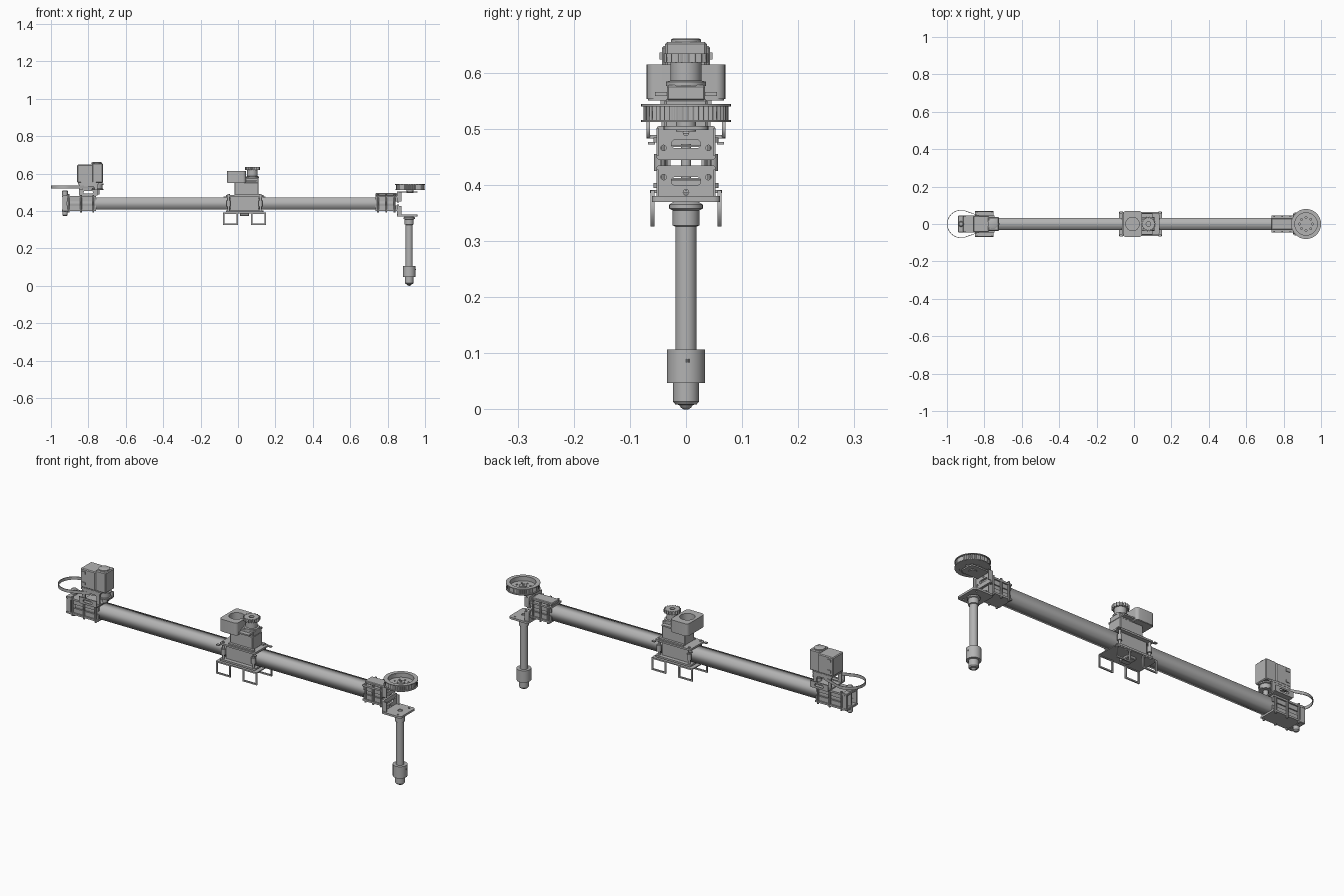
import bpy
import bmesh
from math import sin, cos, pi, radians
from mathutils import Matrix, Vector

cube = bpy.data.objects.get("Cube")
if cube:
    bpy.data.objects.remove(cube, do_unlink=True)

grey = bpy.data.materials.new("machined grey")
grey.use_nodes = True
grey.diffuse_color = (0.45, 0.45, 0.45, 1)
grey.node_tree.nodes["Principled BSDF"].inputs["Base Color"].default_value = (0.45, 0.45, 0.45, 1)


def add(name, mesh, smooth=False):
    mesh.materials.clear()
    mesh.materials.append(grey)
    ob = bpy.data.objects.new(name, mesh)
    bpy.context.scene.collection.objects.link(ob)
    if smooth:
        bpy.ops.object.select_all(action='DESELECT')
        ob.select_set(True)
        bpy.context.view_layer.objects.active = ob
        bpy.ops.object.shade_smooth_by_angle(angle=radians(35))
    return ob


def box(name, x, y, z, bevel=0):
    """Box from three (low, high) ranges."""
    bm = bmesh.new()
    bmesh.ops.create_cube(bm, size=1)
    for v in bm.verts:
        v.co = Vector([(a + b) / 2 + c * (b - a) for (a, b), c in zip((x, y, z), v.co)])
    if bevel:
        bmesh.ops.bevel(bm, geom=bm.edges[:], offset=bevel, segments=1, affect='EDGES')
    me = bpy.data.meshes.new(name)
    bm.to_mesh(me)
    bm.free()
    return add(name, me)


def lathe(name, x, y, profile, n=32):
    """Spin (radius, height) pairs round a vertical axis and cap the ends."""
    bm = bmesh.new()
    rings = [[bm.verts.new((x + r * cos(2 * pi * i / n), y + r * sin(2 * pi * i / n), z))
              for i in range(n)] for r, z in profile]
    for a, b in zip(rings, rings[1:]):
        for i in range(n):
            j = (i + 1) % n
            bm.faces.new((a[i], a[j], b[j], b[i]))
    bm.faces.new(rings[0])
    bm.faces.new(rings[-1])
    bmesh.ops.recalc_face_normals(bm, faces=bm.faces[:])
    me = bpy.data.meshes.new(name)
    bm.to_mesh(me)
    bm.free()
    return add(name, me, True)


def rect(u, v, w, h):
    return [(u + a * w / 2, v + b * h / 2) for a, b in ((-1, -1), (1, -1), (1, 1), (-1, 1))]


def disc(u, v, r, n=20, start=0, stop=360):
    steps = n if stop - start == 360 else n - 1
    angles = [radians(start + (stop - start) * i / steps) for i in range(n)]
    return [(u + r * cos(a), v + r * sin(a)) for a in angles]


def rounded(u, v, w, h, r):
    pts = []
    for k, (a, b) in enumerate(((1, 1), (-1, 1), (-1, -1), (1, -1))):
        pts += disc(u + a * (w / 2 - r), v + b * (h / 2 - r), r, 6, 90 * k, 90 * k + 90)
    return pts


def gear(u, v, r0, r1, teeth):
    pts = []
    for i in range(teeth * 4):
        r = r1 if i % 4 < 2 else r0
        a = 2 * pi * i / (teeth * 4)
        pts.append((u + r * cos(a), v + r * sin(a)))
    return pts


AXES = {'X': ((0, 1, 0), (0, 0, 1), (1, 0, 0)),
        'Y': ((1, 0, 0), (0, 0, 1), (0, -1, 0)),
        'Z': ((1, 0, 0), (0, 1, 0), (0, 0, 1))}


def plate(name, axis, low, high, *outlines, smooth=False):
    """Extrude an outline with holes along an axis."""
    cu = bpy.data.curves.new(name, 'CURVE')
    cu.dimensions, cu.fill_mode, cu.extrude = '2D', 'BOTH', (high - low) / 2
    for pts in outlines:
        sp = cu.splines.new('POLY')
        sp.points.add(len(pts) - 1)
        for p, (u, v) in zip(sp.points, pts):
            p.co = (u, v, 0, 1)
        sp.use_cyclic_u = True
    tmp = bpy.data.objects.new(name + " helper", cu)
    bpy.context.scene.collection.objects.link(tmp)
    dg = bpy.context.evaluated_depsgraph_get()
    me = bpy.data.meshes.new_from_object(tmp.evaluated_get(dg))
    bpy.data.objects.remove(tmp, do_unlink=True)
    m = Matrix(AXES[axis]).transposed().to_4x4()
    m.translation["XYZ".index(axis)] = (low + high) / 2
    me.transform(m)
    bm = bmesh.new()
    bm.from_mesh(me)
    bmesh.ops.remove_doubles(bm, verts=bm.verts[:], dist=1e-5)
    bmesh.ops.recalc_face_normals(bm, faces=bm.faces[:])
    bm.to_mesh(me)
    bm.free()
    return add(name, me, smooth)


# Hollow square rail
MID = 0.44
plate("rail", 'X', -0.9, 0.84, rect(0, MID, 0.062, 0.062), rect(0, MID, 0.055, 0.055))


def clamp(side, x0, x1):
    """Upper and lower channels bolted round a rail end."""
    for s, part in ((1, "upper"), (-1, "lower")):
        z = sorted((MID + s * 0.032, MID + s * 0.041))
        box(f"{side}_{part}_clamp_plate", (x0, x1), (-0.045, 0.045), z)
        for t in (1, -1):
            box(f"{side}_{part}_clamp_cheek", (x0, x1), sorted((t * 0.032, t * 0.038)),
                sorted((MID + s * 0.01, MID + s * 0.033)))
    xm = (x0 + x1) / 2
    for x in (x0 + 0.014, xm, x1 - 0.014):
        for t in (1, -1):
            lathe(f"{side}_clamp_bolt", x, t * 0.041, [(0.005, 0.392), (0.005, 0.49)], 10)


clamp("left", 0.735, 0.85)
clamp("right", -0.92, -0.76)

# Left end: slotted angle brackets
PX = 0.92
for s, part in ((1, "upper"), (-1, "lower")):
    plate(f"{part}_bracket_face", 'X', 0.85, 0.86, rounded(0, MID + s * 0.035, 0.106, 0.06, 0.006),
          rounded(0, MID + s * 0.033, 0.052, 0.015, 0.007),
          *[disc(u, MID + s * 0.026, 0.005, 12) for u in (-0.04, 0.04)],
          disc(0, MID + s * 0.053, 0.005, 12))
    for t in (1, -1):
        box(f"{part}_bracket_gusset", (0.855, 0.875), sorted((t * 0.049, t * 0.053)),
            sorted((MID + s * 0.012, MID + s * 0.062)))
plate("upper_bracket_shelf", 'Z', 0.498, 0.505, rounded(0.905, 0, 0.11, 0.08, 0.02), disc(PX, 0, 0.01))
plate("lower_bracket_shelf", 'Z', 0.37, 0.38, rounded(0.905, 0, 0.11, 0.122, 0.012),
      disc(PX - 0.005, 0, 0.012), *[disc(0.935, t * 0.045, 0.005, 10) for t in (1, -1)])
box("bracket_rib", (0.735, 0.85), (-0.03, 0.03), (0.48, 0.495), 0.003)

# Large toothed pulley, dished on top
plate("pulley_teeth", 'Z', 0.516, 0.54, gear(PX, 0, 0.071, 0.076, 48), disc(PX, 0, 0.06, 40))
for z in (0.512, 0.54):
    plate("pulley_flange", 'Z', z, z + 0.004, disc(PX, 0, 0.08, 48), disc(PX, 0, 0.06, 48), smooth=True)
plate("pulley_web", 'Z', 0.514, 0.522, disc(PX, 0, 0.061, 40), disc(PX, 0, 0.006, 12),
      *[disc(PX + 0.035 * cos(i * pi / 4), 0.035 * sin(i * pi / 4), 0.005, 10) for i in range(8)])
lathe("pulley_hub", PX, 0, [(0.018, 0.495), (0.018, 0.528), (0.006, 0.528), (0.006, 0.533)], 24)

# Hanging probe with coupling and rounded tip
lathe("probe_shaft", 0.915, 0, [(0.015, 0.375), (0.03, 0.365), (0.03, 0.358), (0.024, 0.355),
                               (0.024, 0.328), (0.019, 0.326), (0.019, 0.1)])
lathe("probe_coupling", 0.915, 0, [(0.034, 0.107), (0.034, 0.047)])
lathe("probe_tip", 0.915, 0, [(0.023, 0.05), (0.023, 0.014), (0.019, 0.009), (0.012, 0.008),
                             (0.009, 0.003), (0.004, 0)])
lathe("probe_set_screw", 0.948, 0.003, [(0.003, 0.084), (0.003, 0.09)], 10)

# Centre carriage round the rail
CX = 0.035
for s, part in ((1, "top"), (-1, "bottom")):
    plate(f"carriage_{part}_plate", 'Z', *sorted((MID + s * 0.036, MID + s * 0.045)),
          rounded(CX, 0, 0.2, 0.116, 0.008),
          *[disc(CX + a * 0.085, b * 0.048, 0.004, 10) for a in (1, -1) for b in (1, -1)])
plate("carriage_tray", 'Z', 0.386, 0.391, rounded(CX, 0, 0.23, 0.128, 0.01))
for t in (1, -1):
    box("carriage_side_panel", (-0.04, 0.11), sorted((t * 0.032, t * 0.038)), (0.404, 0.477))
    for a in (1, -1):
        x = CX + a * 0.085
        lathe("carriage_post", x, t * 0.046, [(0.006, 0.395), (0.006, 0.425), (0.011, 0.425),
              (0.011, 0.455), (0.006, 0.455), (0.006, 0.49)], 16)
        box("carriage_hook", sorted((CX + a * 0.095, CX + a * 0.112)), sorted((t * 0.055, t * 0.068)),
            (0.472, 0.477))
        # Square wire loops below
        plate("hanging_loop", 'Y', *sorted((t * 0.056, t * 0.063)),
              rect(CX + a * 0.075, 0.358, 0.08, 0.064), rect(CX + a * 0.075, 0.358, 0.066, 0.05))
box("carriage_lower_block", (0.01, 0.06), (-0.03, 0.03), (0.372, 0.387), 0.003)

# Centre drive: gearbox, hollow housing and toothed pulley
box("drive_gearbox", (-0.02, 0.11), (-0.038, 0.038), (0.484, 0.553), 0.003)
box("drive_gearbox_step", (0.035, 0.11), (-0.034, 0.034), (0.55, 0.578), 0.003)
for t in (1, -1):
    box("gearbox_ear", (0.0, 0.1), sorted((t * 0.034, t * 0.055)), (0.559, 0.566))
    box("gearbox_foot", (-0.02, 0.12), sorted((t * 0.034, t * 0.05)), (0.484, 0.492))
plate("drive_housing", 'Z', 0.553, 0.615, rounded(-0.008, 0, 0.1, 0.14, 0.016), disc(-0.008, 0, 0.036, 32),
      smooth=True)
plate("drive_housing_floor", 'Z', 0.551, 0.558, rounded(-0.008, 0, 0.096, 0.136, 0.016))
lathe("drive_drum", 0.077, 0, [(0.036, 0.576), (0.036, 0.584), (0.028, 0.586), (0.028, 0.622)])
plate("drive_gear", 'Z', 0.618, 0.634, gear(0.077, 0, 0.033, 0.04, 18), disc(0.077, 0, 0.012))

# Right end: motor on its saddle bracket
plate("saddle_base", 'Z', 0.483, 0.489, rounded(-0.8, 0, 0.1, 0.14, 0.008))
for t in (1, -1):
    plate("saddle_cheek", 'Y', *sorted((t * 0.064, t * 0.07)), rect(-0.8, 0.5, 0.1, 0.03),
          rounded(-0.8, 0.5, 0.05, 0.014, 0.006))
    plate("saddle_arch", 'Y', *sorted((t * 0.038, t * 0.044)), rounded(-0.8, 0.519, 0.1, 0.07, 0.012),
          rounded(-0.8, 0.512, 0.064, 0.04, 0.012))
box("saddle_top", (-0.855, -0.745), (-0.045, 0.045), (0.543, 0.552))
box("motor_body", (-0.86, -0.775), (-0.043, 0.043), (0.552, 0.648), 0.004)
box("motor_gearcase", (-0.78, -0.722), (-0.037, 0.037), (0.55, 0.655), 0.004)
lathe("motor_cap", -0.755, 0, [(0.027, 0.65), (0.027, 0.659), (0.023, 0.661)], 24)
for t in (1, -1):
    for z in (0.575, 0.63):
        box("motor_lug", (-0.85, -0.83), sorted((t * 0.042, t * 0.047)), (z - 0.006, z + 0.006))
lathe("motor_wheel", -0.752, 0, [(0.012, 0.487), (0.012, 0.512), (0.032, 0.512), (0.032, 0.518),
                                (0.027, 0.52), (0.027, 0.538), (0.032, 0.54), (0.032, 0.546)])


# Open belt loop and end axle
def loop(off):
    return disc(-0.925, 0, 0.075 - off, 36, 70, 290) + disc(-0.79, 0, 0.03 - off, 12, -70, 70)


plate("belt", 'Z', 0.521, 0.536, loop(0), loop(0.003), smooth=True)
lathe("end_axle", -0.925, 0, [(0.008, 0.372), (0.014, 0.378), (0.014, 0.398), (0.009, 0.4), (0.009, 0.484),
                             (0.015, 0.486), (0.015, 0.506), (0.01, 0.51)], 20)
for z in (0.397, 0.473):
    box("end_crossbar", (-0.94, -0.912), (-0.045, 0.045), (z, z + 0.012), 0.002)
for t in (1, -1):
    box("end_post", (-0.938, -0.914), sorted((t * 0.034, t * 0.044)), (0.4, 0.485))
